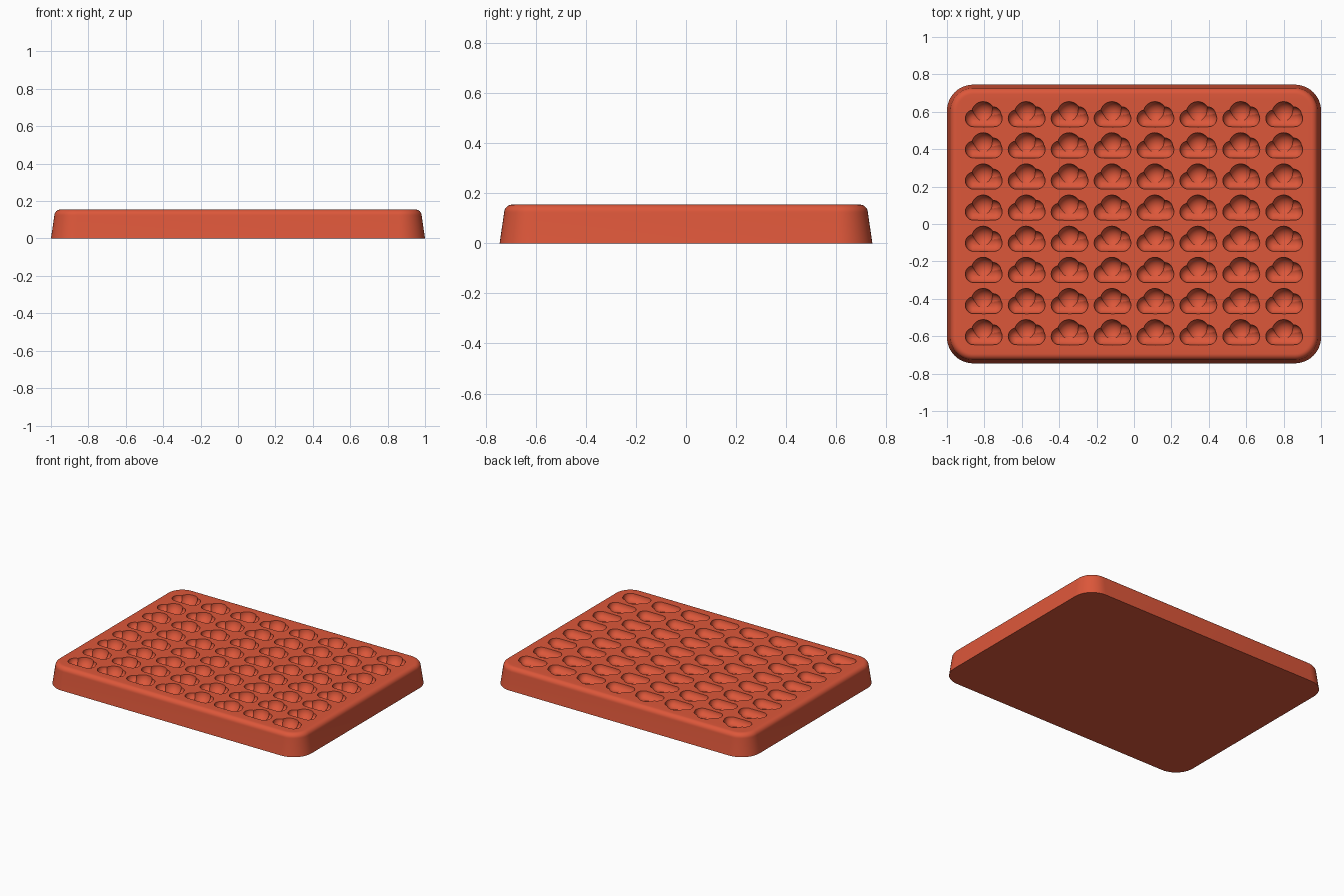
import bpy, bmesh, math

cube = bpy.data.objects.get("Cube")
if cube:
    bpy.data.objects.remove(cube, do_unlink=True)

HALF_X, HALF_Y, HEIGHT = 1.0, 0.745, 0.155
CORNER, FILLET, SLOPE = 0.14, 0.033, 0.018
COLS = ROWS = 8
PITCH_X, PITCH_Y = 0.2295, 0.1665
QUADRANTS = [(1, 1), (-1, 1), (-1, -1), (1, -1)]
STEPS = 12

# Single silicone colour
silicone = bpy.data.materials.new("coral_silicone")
silicone.use_nodes = True
colour = (0.72, 0.095, 0.042, 1)
silicone.diffuse_color = colour
silicone.node_tree.nodes["Principled BSDF"].inputs["Base Color"].default_value = colour


def make_object(name, bm):
    bmesh.ops.recalc_face_normals(bm, faces=bm.faces)
    mesh = bpy.data.meshes.new(name)
    bm.to_mesh(mesh)
    bm.free()
    mesh.materials.append(silicone)
    obj = bpy.data.objects.new(name, mesh)
    bpy.context.collection.objects.link(obj)
    return obj


def activate(obj):
    for other in bpy.context.selected_objects:
        other.select_set(False)
    obj.select_set(True)
    bpy.context.view_layer.objects.active = obj


def rounded_ring(bm, inset, z):
    """Rounded rectangle outline, shrunk by inset."""
    r = CORNER - inset
    verts = []
    for i, (sx, sy) in enumerate(QUADRANTS):
        for k in range(STEPS + 1):
            a = (i + k / STEPS) * math.pi / 2
            verts.append(bm.verts.new((sx * (HALF_X - CORNER) + r * math.cos(a),
                                       sy * (HALF_Y - CORNER) + r * math.sin(a), z)))
    return verts


# Tray body: tapered wall with a rounded top edge
profile = [(0, 0)]
for k in range(9):
    a = k / 8 * math.pi / 2
    profile.append((SLOPE + FILLET * (1 - math.cos(a)),
                    HEIGHT - FILLET + FILLET * math.sin(a)))
bm = bmesh.new()
rings = [rounded_ring(bm, inset, z) for inset, z in profile]
for low, high in zip(rings, rings[1:]):
    for i in range(len(low)):
        j = (i + 1) % len(low)
        bm.faces.new((low[i], low[j], high[j], high[i]))
bm.faces.new(rings[0][::-1])

# Flat top border around the field of pockets
top = rings[-1]
inner = [bm.verts.new((sx * COLS * PITCH_X / 2, sy * ROWS * PITCH_Y / 2, HEIGHT))
         for sx, sy in QUADRANTS]
for q in range(4):
    first = q * (STEPS + 1)
    for k in range(first, first + STEPS):
        bm.faces.new((top[k], top[k + 1], inner[q]))
    following = (first + STEPS + 1) % len(top)
    bm.faces.new((top[first + STEPS], top[following], inner[(q + 1) % 4], inner[q]))
tray = make_object("tray_body", bm)


def lobe_cutter(name, x, y, radius, stretch=0):
    """A round lobe, optionally lengthened into a capsule along x."""
    bm = bmesh.new()
    bmesh.ops.create_uvsphere(bm, u_segments=28, v_segments=14, radius=radius)
    for v in bm.verts:
        if abs(v.co.x) > 1e-5:
            v.co.x += math.copysign(stretch, v.co.x)
        v.co.x += x
        v.co.y += y + 0.004
        v.co.z += HEIGHT + 0.002
    return make_object(name, bm)


# One tile of the top, hollowed by a cloud of three lobes
bm = bmesh.new()
bmesh.ops.create_cube(bm, size=1)
for v in bm.verts:
    v.co.x *= PITCH_X
    v.co.y *= PITCH_Y
    v.co.z = (v.co.z + 0.5) * HEIGHT
pockets = make_object("cloud_pockets", bm)
activate(pockets)
cutters = [lobe_cutter("cloud_base_cutter", 0, -0.022, 0.046, 0.053),
           lobe_cutter("tall_puff_cutter", -0.003, 0.006, 0.062),
           lobe_cutter("side_puff_cutter", 0.05, -0.002, 0.042)]
for cutter in cutters:
    mod = pockets.modifiers.new(cutter.name, 'BOOLEAN')
    mod.operation = 'DIFFERENCE'
    mod.solver = 'EXACT'
    mod.object = cutter
    bpy.ops.object.modifier_apply(modifier=mod.name)
    bpy.data.objects.remove(cutter, do_unlink=True)

# Keep only the tile's top surface and its pocket
bm = bmesh.new()
bm.from_mesh(pockets.data)
hidden = []
for face in bm.faces:
    c = face.calc_center_median()
    if (abs(c.x) > PITCH_X / 2 - 1e-4 or abs(c.y) > PITCH_Y / 2 - 1e-4
            or c.z < 1e-4):
        hidden.append(face)
bmesh.ops.delete(bm, geom=hidden, context='FACES')
bm.to_mesh(pockets.data)
bm.free()

# Smooth curves, crisp pocket rims and base edge
for obj in (tray, pockets):
    activate(obj)
    bpy.ops.object.shade_smooth_by_angle(angle=math.radians(30))

# Repeat the pocket over the whole top
pockets.location = (-(COLS - 1) / 2 * PITCH_X, -(ROWS - 1) / 2 * PITCH_Y, 0)
for name, count, offset in (("columns", COLS, (PITCH_X, 0, 0)),
                            ("rows", ROWS, (0, PITCH_Y, 0))):
    array = pockets.modifiers.new(name, 'ARRAY')
    array.count = count
    array.use_relative_offset = False
    array.use_constant_offset = True
    array.constant_offset_displace = offset
    bpy.ops.object.modifier_apply(modifier=array.name)
